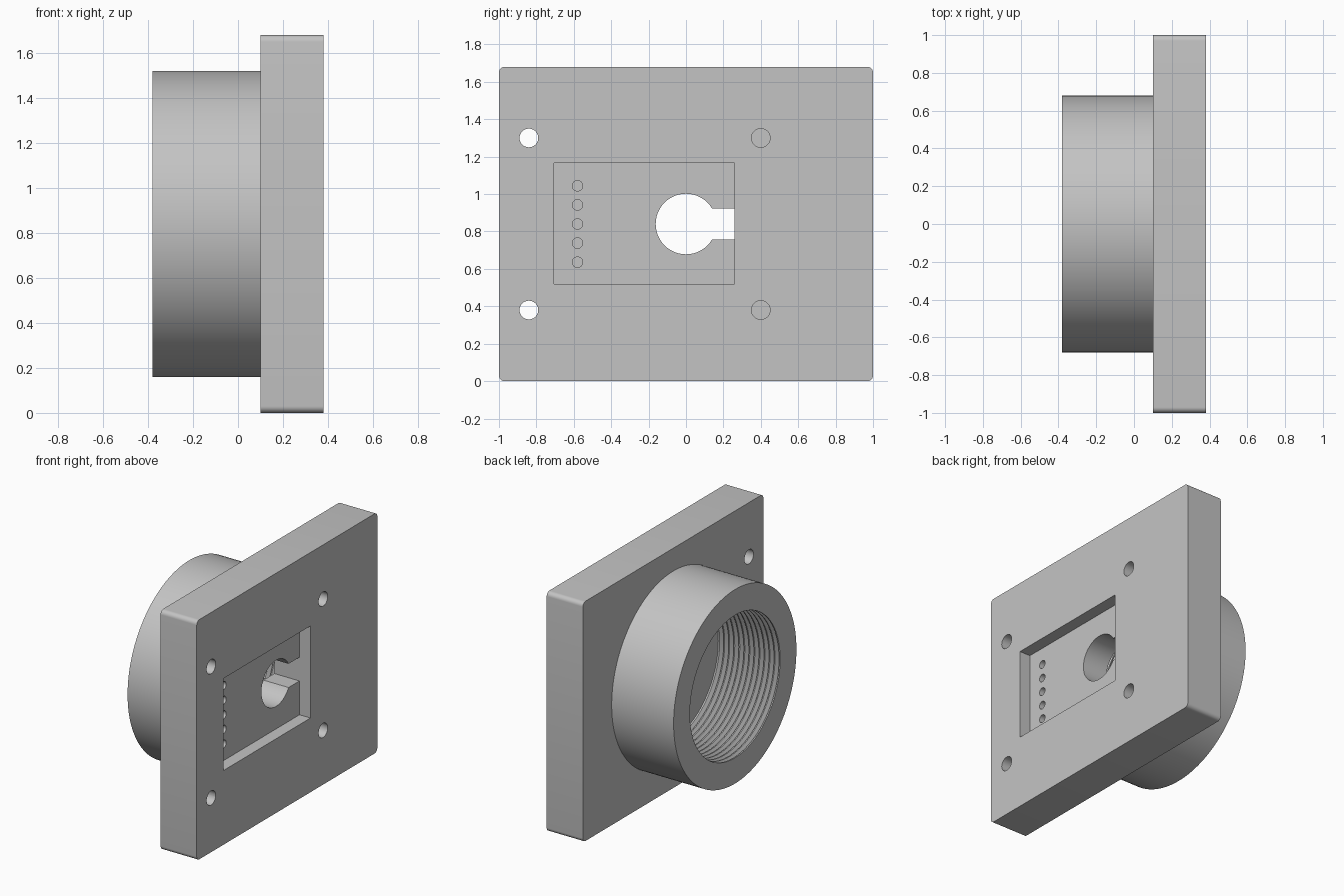
import bpy, bmesh, math
from mathutils import Matrix, Vector

cube = bpy.data.objects.get("Cube")
if cube:
    bpy.data.objects.remove(cube, do_unlink=True)

MID_Z = 0.84                   # height of the ring axis
BACK, FACE = 0.10, 0.38        # the two faces of the plate along x
POCKET_FLOOR = 0.295

grey = bpy.data.materials.new("light grey")
grey.use_nodes = True
colour = (0.55, 0.55, 0.55, 1)
grey.diffuse_color = colour
grey.node_tree.nodes["Principled BSDF"].inputs["Base Color"].default_value = colour


def make_object(name, bm):
    bmesh.ops.recalc_face_normals(bm, faces=bm.faces[:])
    mesh = bpy.data.meshes.new(name)
    bm.to_mesh(mesh)
    bm.free()
    mesh.materials.append(grey)
    ob = bpy.data.objects.new(name, mesh)
    bpy.context.collection.objects.link(ob)
    return ob


def box(name, x0, x1, y0, y1, z0, z1, corner=0):
    bm = bmesh.new()
    size = Matrix.Diagonal((x1 - x0, y1 - y0, z1 - z0, 1))
    place = Matrix.Translation(((x0 + x1) / 2, (y0 + y1) / 2, (z0 + z1) / 2))
    bmesh.ops.create_cube(bm, size=1, matrix=place @ size)
    if corner:                 # round only the edges that run along x
        edges = [e for e in bm.edges
                 if abs(e.verts[0].co.x - e.verts[1].co.x) > 0.01]
        bmesh.ops.bevel(bm, geom=edges, offset=corner, segments=6,
                        profile=0.5, affect='EDGES')
    return make_object(name, bm)


def rod(name, y, z, radius, segments=32):
    bm = bmesh.new()
    turn = Matrix.Rotation(math.pi / 2, 4, 'Y')
    bmesh.ops.create_cone(bm, cap_ends=True, segments=segments, radius1=radius,
                          radius2=radius, depth=0.6,
                          matrix=Matrix.Translation((0.3, y, z)) @ turn)
    return make_object(name, bm)


def activate(ob):
    bpy.ops.object.select_all(action='DESELECT')
    ob.select_set(True)
    bpy.context.view_layer.objects.active = ob


def cut(target, cutter):
    cutter.hide_render = True
    activate(target)
    mod = target.modifiers.new("cut", 'BOOLEAN')
    mod.operation = 'DIFFERENCE'
    mod.solver = 'EXACT'
    mod.object = cutter
    bpy.ops.object.modifier_apply(modifier=mod.name)
    bpy.data.objects.remove(cutter, do_unlink=True)


# Mounting plate with rounded corners
plate = box("mounting_plate", BACK, FACE, -1, 1, 0, 2 * MID_Z, corner=0.03)

# Rectangular pocket, then the keyhole through its floor
cut(plate, box("pocket_cutter", POCKET_FLOOR, 0.5, -0.705, 0.26, 0.52, 1.165))
cut(plate, rod("keyhole_cutter", 0, MID_Z, 0.162, 64))
cut(plate, box("slot_cutter", 0, 0.34, 0.05, 0.2595, MID_Z - 0.083, MID_Z + 0.083))

# Four screw holes and a row of five pin holes
for y in (-0.84, 0.40):
    for side in (-1, 1):
        cut(plate, rod("screw_hole_cutter", y, MID_Z + side * 0.46, 0.05))
for i in range(-2, 3):
    cut(plate, rod("pin_hole_cutter", -0.58, MID_Z + i * 0.102, 0.028, 24))

# Threaded ring: closed (x, radius) profile with saw-tooth grooves inside
TURNS, START, PITCH = 12, -0.375, 0.039
profile = [(BACK, 0.68), (-0.38, 0.68), (-0.38, 0.50)]
for i in range(TURNS):
    x = START + i * PITCH
    profile += [(x + 0.004, 0.50), (x + PITCH / 2, 0.525), (x + PITCH - 0.004, 0.50)]
profile.append((BACK, 0.50))

bm = bmesh.new()
SEGMENTS = 128
loops = []
for s in range(SEGMENTS):
    a = 2 * math.pi * s / SEGMENTS
    loops.append([bm.verts.new((x, r * math.cos(a), MID_Z + r * math.sin(a)))
                  for x, r in profile])
for s in range(SEGMENTS):
    here, there = loops[s], loops[(s + 1) % SEGMENTS]
    for k in range(len(profile)):
        n = (k + 1) % len(profile)
        bm.faces.new((here[k], here[n], there[n], there[k]))
ring = make_object("threaded_ring", bm)

# Smooth round walls, crisp edges
for ob in (plate, ring):
    activate(ob)
    bpy.ops.object.shade_smooth_by_angle(angle=math.radians(30))
